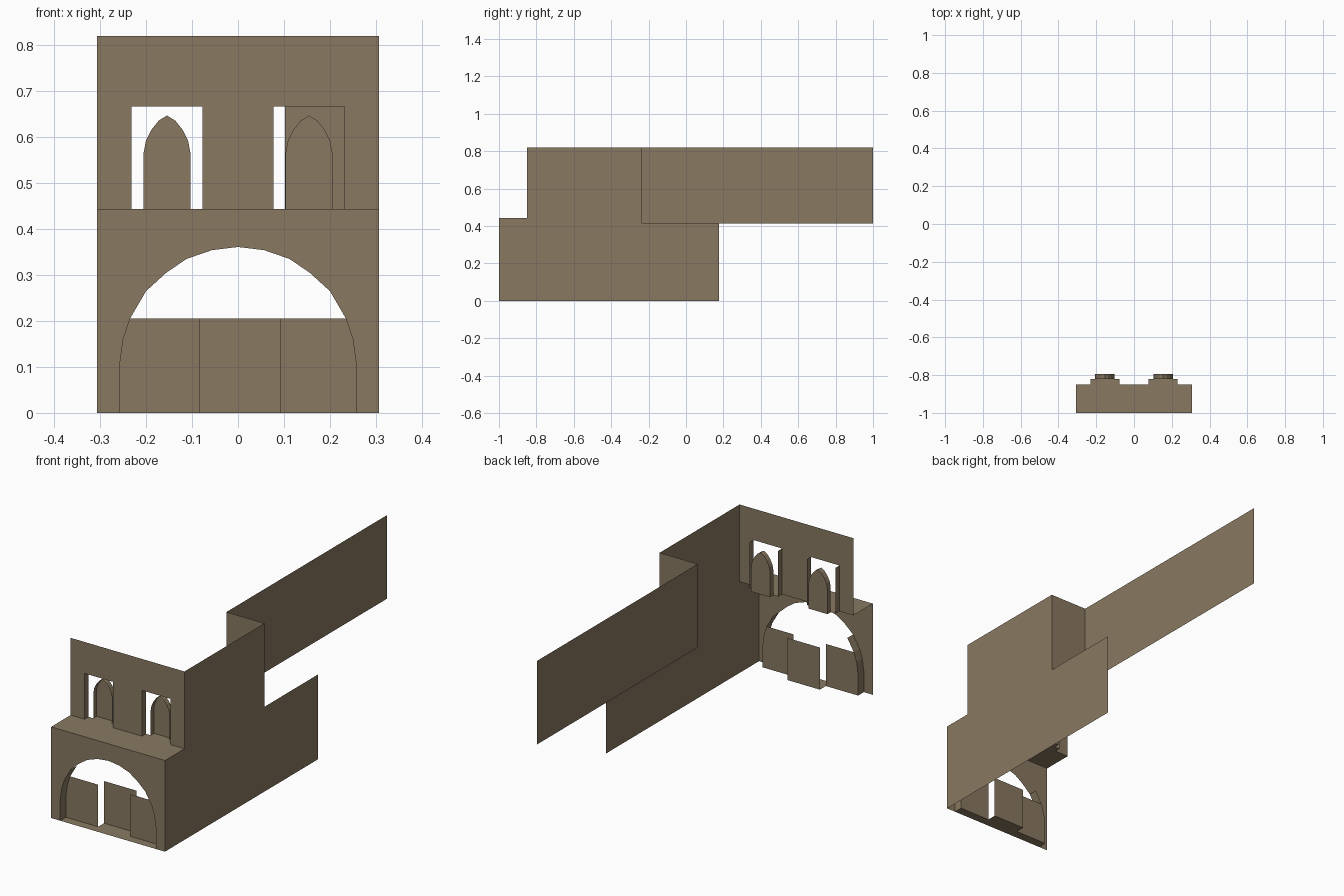
import bpy

if "Cube" in bpy.data.objects:
    bpy.data.objects.remove(bpy.data.objects["Cube"])

stone = bpy.data.materials.new("warm brown stone")
stone.diffuse_color = (0.25, 0.19, 0.12, 1)
stone.use_nodes = True
stone.node_tree.nodes["Principled BSDF"].inputs["Base Color"].default_value = stone.diffuse_color


def make(name, faces):
    """Build one object from a list of polygons (lists of xyz points)."""
    verts, polys = [], []
    for f in faces:
        polys.append(range(len(verts), len(verts) + len(f)))
        verts += f
    me = bpy.data.meshes.new(name)
    me.from_pydata(verts, [], [list(p) for p in polys])
    me.materials.append(stone)
    ob = bpy.data.objects.new(name, me)
    bpy.context.collection.objects.link(ob)
    return ob


def front(pts, y):            # polygon facing the front
    return [(x, y, z) for x, z in pts]


def side(pts, x):             # polygon facing right
    return [(x, y, z) for y, z in pts]


def sweep(pts, y0, y1):       # strip running back along an outline
    return [[(a[0], y0, a[1]), (a[0], y1, a[1]), (b[0], y1, b[1]), (b[0], y0, b[1])]
            for a, b in zip(pts, pts[1:])]


def floor(x0, x1, y0, y1, z):
    return [(x0, y0, z), (x1, y0, z), (x1, y1, z), (x0, y1, z)]


W, H, LEDGE = 0.3065, 0.82, 0.444
Y0, Y1 = -1.0, -0.85          # lower and upper facade planes
YP, YM = -0.956, -0.91        # gateway panels: outer and middle

# Lower facade with round archway
half = [(0.258, 0), (0.258, 0.10), (0.25, 0.16), (0.235, 0.205), (0.20, 0.265),
        (0.156, 0.305), (0.112, 0.335), (0.057, 0.354)]
left = [(-x, z) for x, z in half]
arch = left + [(0, 0.361)] + half[::-1]
make("lower_facade", [front([(-W, 0)] + arch + [(W, 0), (W, LEDGE), (-W, LEDGE)], Y0)])
make("ledge", [floor(-W, W, Y0, Y1, LEDGE)])

# Archway jambs, panels and floor
make("arch_jambs", sweep(left[:5], Y0, YP) + sweep(half[:5][::-1], Y0, YP))
make("gate_panels", [
    front([(-0.084, 0), (-0.084, 0.205)] + left[3::-1], YP),
    front([(0.091, 0)] + half[:4] + [(0.091, 0.205)], YP),
    front([(-0.084, 0), (0.091, 0), (0.091, 0.205), (-0.084, 0.205)], YM)])
make("gate_floor", [floor(-0.258, 0.258, Y0, YP, 0), floor(-0.084, 0.091, YP, YM, 0)])

# Upper facade with two window openings down to the ledge
a, b, t = 0.0775, 0.2315, 0.667
make("upper_facade", [front([
    (-W, LEDGE), (-b, LEDGE), (-b, t), (-a, t), (-a, LEDGE), (a, LEDGE), (a, t),
    (b, t), (b, LEDGE), (W, LEDGE), (W, H), (-W, H)], Y1)])

# Window jambs, sills and pointed recessed panels
curve = [(0.051, LEDGE), (0.051, 0.565), (0.046, 0.592), (0.034, 0.616), (0.018, 0.636)]
for s, name in ((-1, "left"), (1, "right")):
    c = s * (a + b) / 2
    jambs = [sweep([(c + d, LEDGE), (c + d, t)], Y1, -0.82)[0] for d in (-0.077, 0.077)]
    make(name + "_window_jambs", jambs + [floor(c - 0.077, c + 0.077, Y1, -0.82, LEDGE)])
    point = [(c - x, z) for x, z in curve] + [(c, 0.647)] + [(c + x, z) for x, z in curve[::-1]]
    make(name + "_window_panel", sweep(point, -0.82, -0.795)
         + [front(point[::-1], -0.795), floor(c - 0.051, c + 0.051, -0.82, -0.795, LEDGE)])

# Right side wall, its step inwards and the rear wall
make("side_wall", [side([(-1, 0), (0.176, 0), (0.176, 0.413), (-0.235, 0.413),
                         (-0.235, H), (Y1, H), (Y1, LEDGE), (-1, LEDGE)], W)])
make("step_wall", [front([(0.102, 0.413), (0.102, H), (W, H), (W, 0.413)], -0.235)])
make("rear_wall", [side([(-0.235, 0.413), (1, 0.413), (1, H), (-0.235, H)], 0.102)])
